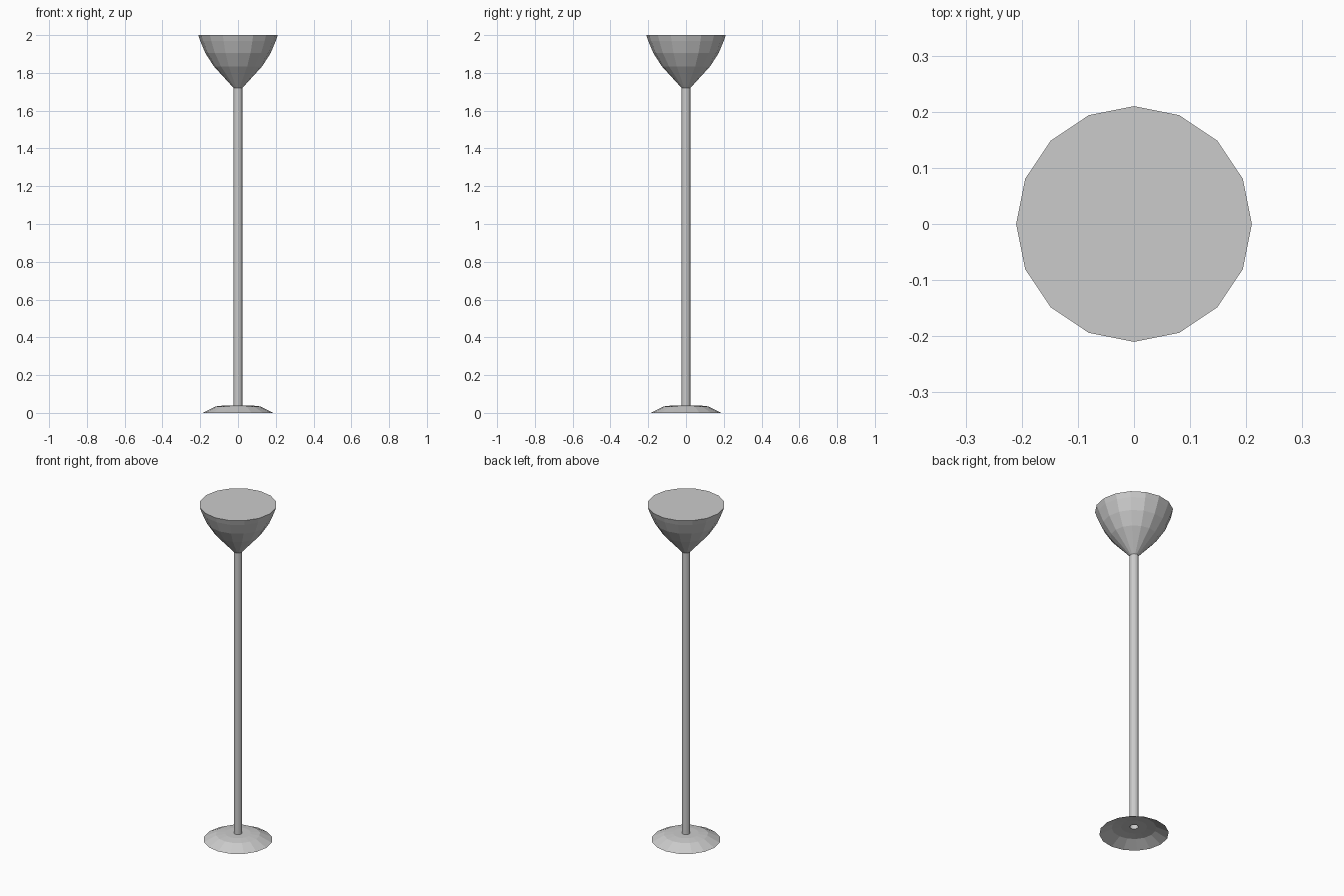
import bpy, bmesh
from math import cos, sin, tau

if "Cube" in bpy.data.objects:
    bpy.data.objects.remove(bpy.data.objects["Cube"])

SIDES = 16


def lathe(name, profile, cap_top=False):
    """Revolve (radius, z) points around the z axis with flat faces."""
    bm = bmesh.new()
    rings = [[bm.verts.new((r * cos(tau * i / SIDES), r * sin(tau * i / SIDES), z))
              for i in range(SIDES)] for r, z in profile]
    for a, b in zip(rings, rings[1:]):
        for i in range(SIDES):
            j = (i + 1) % SIDES
            bm.faces.new((a[i], a[j], b[j], b[i]))
    if cap_top:
        bm.faces.new(rings[-1])
    mesh = bpy.data.meshes.new(name)
    bm.to_mesh(mesh)
    bm.free()
    obj = bpy.data.objects.new(name, mesh)
    bpy.context.collection.objects.link(obj)
    return obj


# Hollow foot, open underneath
lathe("base", [(0.187, 0), (0.12, 0.034), (0.07, 0.04), (0.023, 0.04)])

# Thin open tube
lathe("pole", [(0.023, 0.04), (0.023, 1.72)])

# Flared bowl shade with a flat closed top
lathe("shade", [(0.023, 1.72), (0.128, 1.835), (0.173, 1.905),
                (0.20, 1.97), (0.21, 2.0)], cap_top=True)
